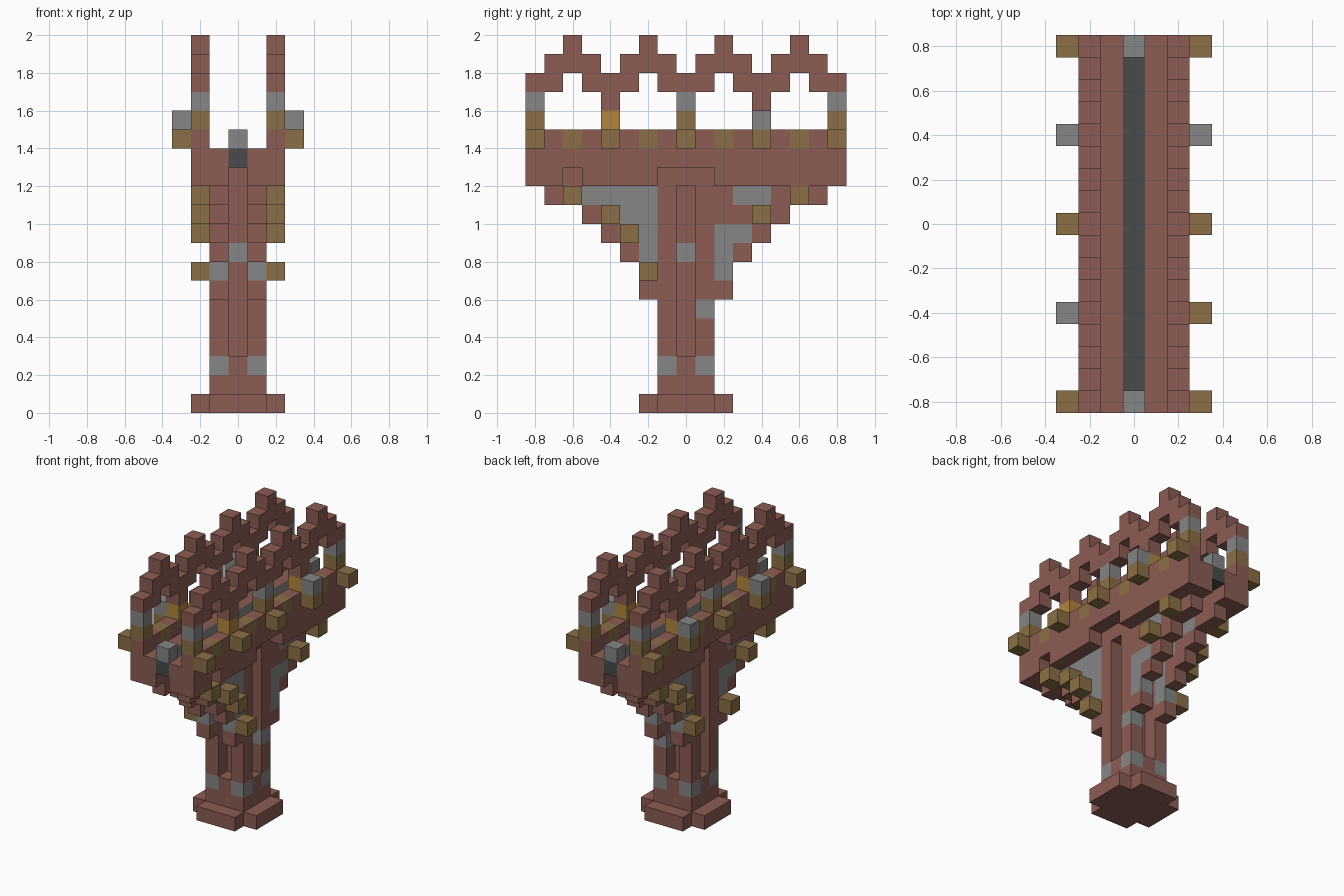
import bpy, bmesh
from mathutils import Vector

cube = bpy.data.objects.get("Cube")
if cube:
    bpy.data.objects.remove(cube, do_unlink=True)

UNIT = 0.1
COLOURS = {
    "brown_stone": (0.263, 0.109, 0.087),
    "grey_stone": (0.238, 0.238, 0.238),
    "dark_channel": (0.069, 0.069, 0.069),
    "dull_gold": (0.258, 0.159, 0.061),
    "bright_gold": (0.434, 0.238, 0.051),
}
BROWN, GREY, DARK, GOLD, BRIGHT = range(5)
mats = []
for name, rgb in COLOURS.items():
    m = bpy.data.materials.new(name)
    m.use_nodes = True
    m.diffuse_color = (*rgb, 1)
    bsdf = m.node_tree.nodes["Principled BSDF"]
    bsdf.inputs["Base Color"].default_value = (*rgb, 1)
    bsdf.inputs["Roughness"].default_value = 0.9
    mats.append(m)

blocks = {}  # cell -> (part, colour)


def span(a, b):
    return range(a, b + 1)


def fill(part, colour, xs, ys, zs):
    for x in xs:
        for y in ys:
            for z in zs:
                blocks[x, y, z] = (part, colour)


def clear(xs, ys, zs):
    for x in xs:
        for y in ys:
            for z in zs:
                blocks.pop((x, y, z), None)


BOTH = (-1, 1)
WALLS = (-2, 2)
LENGTH = span(-8, 8)

# Cross-shaped foot
fill("foot", BROWN, span(-2, 2), span(-1, 1), [0])
fill("foot", BROWN, span(-1, 1), span(-2, 2), [0])

# Pillar: square plinth, four corner shafts and a recessed core
fill("pillar", BROWN, span(-1, 1), span(-1, 1), span(1, 2))
fill("pillar", BROWN, BOTH, BOTH, span(3, 11))
fill("pillar", BROWN, [0], [0], span(3, 12))
fill("pillar", GREY, BOTH, BOTH, [2])
fill("pillar", GREY, [0], [0], [8])
fill("pillar", GREY, [1], [1], [5])

# Stepped brackets, in pairs either side of the central gap
for z, reach in zip(span(6, 11), (2, 2, 3, 4, 5, 7)):
    for d in BOTH:
        fill("brackets", BROWN, BOTH, [d * y for y in span(2, reach)], [z])

# Grey infill panels on the brackets, turned half round for the other side
for s in BOTH:
    for z, ys in ((11, span(-5, -2)), (10, (-3, -2)), (9, (-2, 2, 3)),
                  (8, (-2, 2)), (7, (-2, 2)), (11, (3, 4))):
        fill("brackets", GREY, [s], [s * y for y in ys], [z])

# Gold studs stepping up the brackets
for y, z in ((-2, 7), (-3, 9), (-4, 10), (-6, 11)):
    fill("bracket_studs", GOLD, [2], [y], [z])
    fill("bracket_studs", GOLD, [-2], [-y], [z])
for y, z in ((4, 10), (6, 11)):
    fill("bracket_studs", GOLD, [2], [y], [z])
    fill("bracket_studs", GOLD, [-2], [-y], [z])
fill("bracket_studs", GOLD, [-2], [-2], [7])

# Deck with an open slot below and a dark channel on top
fill("deck", BROWN, (-2, -1, 1, 2), LENGTH, span(12, 13))
fill("channel", DARK, [0], LENGTH, [13])
fill("channel_ends", GREY, [0], (-8, 8), [14])
clear(WALLS, span(-1, 1), [12])
clear([2], [-6], [12])

# Parapets with gold inlays
fill("parapets", BROWN, WALLS, LENGTH, [14])
fill("parapets", GOLD, WALLS, (-6, -2, 2, 6), [14])

# Arcades: posts and stepped pointed arches
for y in LENGTH:
    step = (y + 8) % 4
    if step == 0:
        fancy = y % 8 == 0
        fill("arcades", GOLD if fancy else BRIGHT, WALLS, [y], [15])
        fill("arcades", GREY if fancy else BROWN, WALLS, [y], [16])
        fill("arcades", BROWN, WALLS, [y], [17])
    elif step == 2:
        fill("arcades", BROWN, WALLS, [y], (18, 19))
    else:
        fill("arcades", BROWN, WALLS, [y], (17, 18))

# Outer gold corbels and the grey lamps that stand on some
fill("corbels", GOLD, (-3, 3), range(-8, 9, 4), [14])
fill("lamps", GREY, [-3], (-4, 4), [15])
fill("lamps", GREY, [3], [4], [15])


def build(part):
    """Mesh the exposed faces of one part and merge flat areas."""
    bm = bmesh.new()
    verts = {}

    def vert(p):
        key = tuple(round(c * 2) for c in p)
        if key not in verts:
            verts[key] = bm.verts.new(p * UNIT)
        return verts[key]

    for cell, (owner, colour) in blocks.items():
        if owner != part:
            continue
        centre = Vector(cell) + Vector((0, 0, 0.5))
        for axis in range(3):
            for sign in BOTH:
                n = Vector((0, 0, 0))
                n[axis] = sign
                if tuple(int(c) for c in Vector(cell) + n) in blocks:
                    continue
                u = Vector((0, 0, 0))
                u[(axis + 1) % 3] = 0.5
                v = n.cross(u)
                mid = centre + n / 2
                ring = (mid - u - v, mid + u - v, mid + u + v, mid - u + v)
                face = bm.faces.new([vert(p) for p in ring])
                face.material_index = colour
    bmesh.ops.dissolve_limit(bm, angle_limit=0.01, verts=bm.verts[:],
                             edges=bm.edges[:], delimit={'MATERIAL'})
    mesh = bpy.data.meshes.new(part)
    bm.to_mesh(mesh)
    bm.free()
    for m in mats:
        mesh.materials.append(m)
    bpy.context.scene.collection.objects.link(bpy.data.objects.new(part, mesh))


for part in sorted({owner for owner, _ in blocks.values()}):
    build(part)
